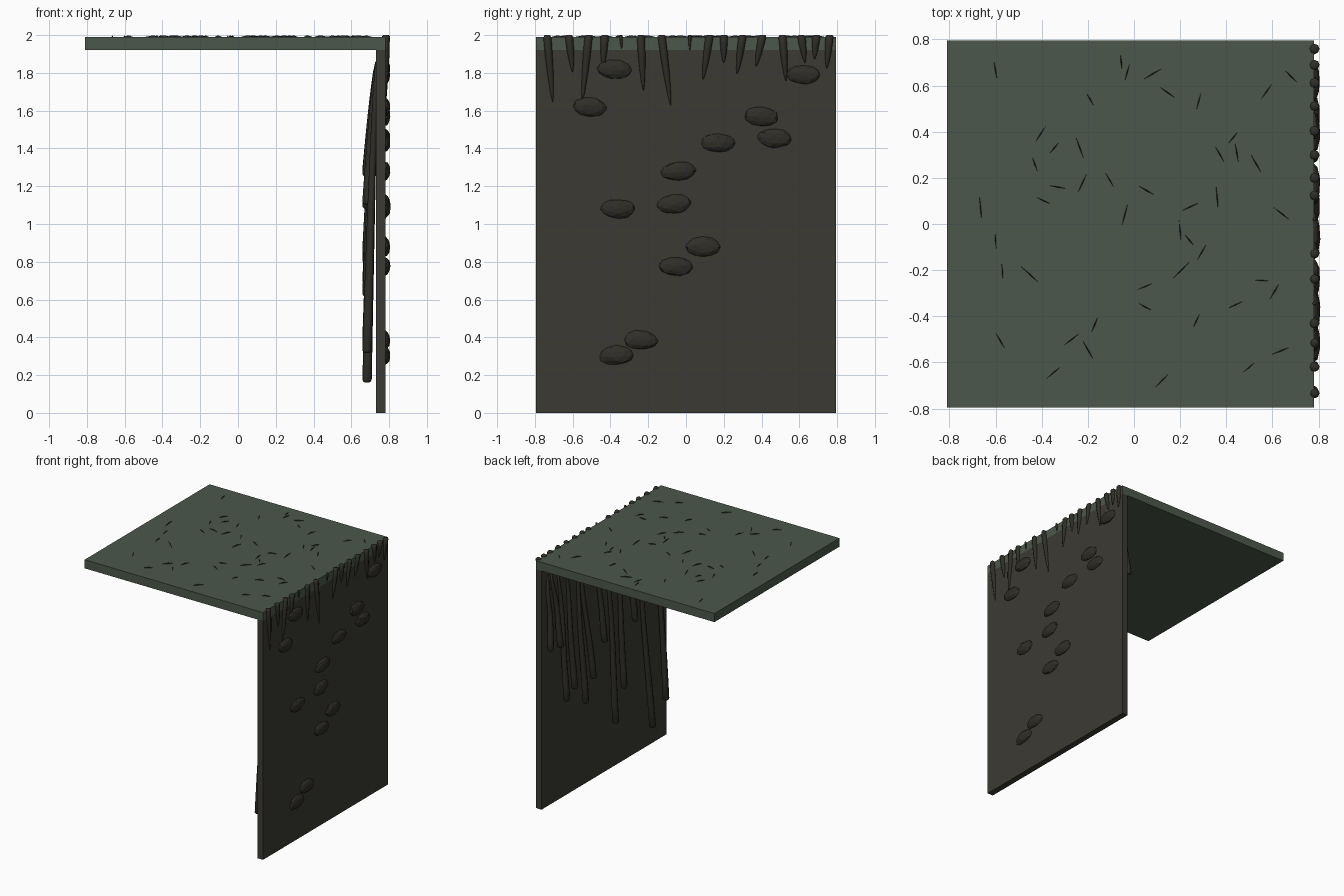
import bpy, bmesh, math, random
from mathutils import Vector, Matrix

if "Cube" in bpy.data.objects:
    bpy.data.objects.remove(bpy.data.objects["Cube"])

random.seed(4)


def material(name, rgb):
    m = bpy.data.materials.new(name)
    m.diffuse_color = (*rgb, 1)
    m.use_nodes = True
    m.node_tree.nodes["Principled BSDF"].inputs["Base Color"].default_value = m.diffuse_color
    return m


GREEN = material("moss green", (0.072, 0.097, 0.070))
EARTH = material("earth brown", (0.044, 0.042, 0.034))
DARK = material("dark root brown", (0.029, 0.027, 0.021))


def finish(bm, name, mat, smooth=False):
    bmesh.ops.recalc_face_normals(bm, faces=bm.faces)
    for f in bm.faces:
        f.smooth = smooth
    me = bpy.data.meshes.new(name)
    bm.to_mesh(me)
    bm.free()
    me.materials.append(mat)
    ob = bpy.data.objects.new(name, me)
    bpy.context.collection.objects.link(ob)
    return ob


def box(name, lo, hi, mat):
    lo, hi = Vector(lo), Vector(hi)
    bm = bmesh.new()
    bmesh.ops.create_cube(bm, size=1, matrix=Matrix.Translation((lo + hi) / 2)
                          @ Matrix.Diagonal((*(hi - lo), 1)))
    return finish(bm, name, mat)


def tube(bm, path, radii, sides=8):
    """Closed tube of horizontal rings along a mostly vertical path."""
    rings = []
    for (x, y, z), r in zip(path, radii):
        rings.append([bm.verts.new((x + r * math.cos(a), y + r * math.sin(a), z))
                      for a in (2 * math.pi * k / sides for k in range(sides))])
    for a, b in zip(rings, rings[1:]):
        for k in range(sides):
            n = (k + 1) % sides
            bm.faces.new((a[k], a[n], b[n], b[k]))
    bm.faces.new(rings[0])
    bm.faces.new(rings[-1])


# Grass-covered top slab and the earth wall below its right edge
box("ground_slab", (-0.81, -0.795, 1.922), (0.78, 0.795, 1.991), GREEN)
box("earth_wall", (0.73, -0.795, 0), (0.78, 0.795, 1.922), EARTH)

# Stones half sunk in the outer wall: (y, z)
STONES = [(-.38, 1.82), (-.51, 1.62), (.62, 1.79), (.40, 1.57), (.47, 1.455),
          (.17, 1.43), (-.04, 1.28), (-.065, 1.105), (-.36, 1.08), (.09, .88),
          (-.055, .775), (-.24, .385), (-.37, .305)]
bm = bmesh.new()
for y, z in STONES:
    m = (Matrix.Translation((0.777, y, z))
         @ Matrix.Rotation(random.uniform(-.12, .12), 4, 'X')
         @ Matrix.Diagonal((0.03, 0.094, 0.053, 1))
         @ Matrix.Rotation(random.uniform(0, 6), 4, 'Y'))
    for v in bmesh.ops.create_icosphere(bm, subdivisions=2, radius=1)["verts"]:
        v.co = m @ (v.co * random.uniform(0.92, 1.04))
finish(bm, "wall_stones", DARK)

# Pointed tufts hanging over the right edge: (top y, tip y, tip z)
TUFTS = [(-.735, -.705, 1.64), (-.62, -.60, 1.80), (-.515, -.55, 1.64),
         (-.43, -.44, 1.82), (-.345, -.34, 1.92), (-.24, -.225, 1.70),
         (-.13, -.08, 1.62), (.02, .02, 1.91), (.125, .09, 1.76),
         (.20, .20, 1.85), (.30, .27, 1.79), (.405, .37, 1.83),
         (.51, .53, 1.75), (.61, .63, 1.85), (.69, .68, 1.87), (.76, .745, 1.82)]
bm = bmesh.new()
for y0, y1, z1 in TUFTS:
    w = 0.025 if z1 < 1.9 else 0.010
    ts = (0, .04, .3, .6, .85, 1)
    path = [(0.783 - 0.006 * t, y0 + (y1 - y0) * t, 2.0 + (z1 - 2.0) * t) for t in ts]
    tube(bm, path, [w * s for s in (.6, .85, .8, .62, .38, .08)])
finish(bm, "edge_tufts", DARK, True)

# Roots hanging behind the wall, thicker at the tip: (top y, tip y, tip z)
ROOTS = [(.71, .745, 1.27), (.66, .62, 1.25), (.58, .54, .79), (.49, .44, .85),
         (.36, .30, .68), (.32, .20, .84), (.12, .06, 1.08), (-.04, -.08, .375),
         (-.15, -.19, .615), (-.29, -.33, 1.10), (-.40, -.55, .16), (-.66, -.72, .316)]
bm = bmesh.new()
for i, (y0, y1, z1) in enumerate(ROOTS):
    ztop, path, radii = 1.86, [], []
    for t in [k / 10 for k in range(11)]:
        sway = 0.014 * math.sin(t * 7 + i)
        path.append((0.735 - 0.052 * t ** 0.8, y0 + (y1 - y0) * t + sway * (1 - t),
                     ztop + (z1 + 0.015 - ztop) * t))
        radii.append(0.008 + 0.017 * t ** 0.6)
    x, y, z = path[-1]
    path += [(x, y, z - 0.010), (x, y, z - 0.015)]
    radii += [0.019, 0.009]
    tube(bm, path, radii)
finish(bm, "hanging_roots", DARK, True)

# Thin blades lying on the slab: (x, y, heading in degrees)
BLADES = [(-.60, .665, 100), (-.055, .70, 95), (-.03, .655, 75), (.08, .65, 30),
          (.145, .57, -35), (-.19, .54, -60), (.28, .53, 75), (.575, .575, 55),
          (.68, .64, -45), (-.405, .39, 57), (-.43, .26, -70), (-.345, .33, 50),
          (-.235, .33, -70), (-.225, .175, 65), (-.33, .16, -10), (-.39, .10, -25),
          (-.105, .19, -60), (.055, .145, -30), (-.04, .04, 75), (.245, .075, 25),
          (.36, .115, 95), (.37, .305, -60), (.43, .375, 50), (.445, .31, 100),
          (.53, .26, -60), (.64, .045, -38), (.20, -.03, 95), (.24, -.07, -50),
          (.295, -.12, 60), (.205, -.20, 45), (.05, -.27, 22), (.05, -.36, -28),
          (.27, -.42, 65), (.555, -.245, -4), (.61, -.29, 60), (.44, -.35, 25),
          (.635, -.55, 22), (.50, -.62, 40), (-.17, -.435, 68), (-.20, -.545, -60),
          (-.27, -.50, 38), (-.45, -.22, -42), (-.665, .07, 95), (-.60, -.07, -85),
          (-.57, -.21, -85), (-.58, -.505, -60), (.12, -.68, 45), (-.35, -.645, 40)]
bm = bmesh.new()
for x, y, deg in BLADES:
    half = random.uniform(0.035, 0.06)
    m = Matrix.Translation((x, y, 1.99)) @ Matrix.Rotation(math.radians(deg), 4, 'Z')
    base = [bm.verts.new(m @ Vector(p)) for p in
            ((-half, 0, 0), (0, -.003, 0), (half, 0, 0), (0, .003, 0))]
    top = bm.verts.new(m @ Vector((0, 0, 0.009)))
    bm.faces.new(base)
    for k in range(4):
        bm.faces.new((base[k], base[(k + 1) % 4], top))
finish(bm, "ground_blades", DARK)
